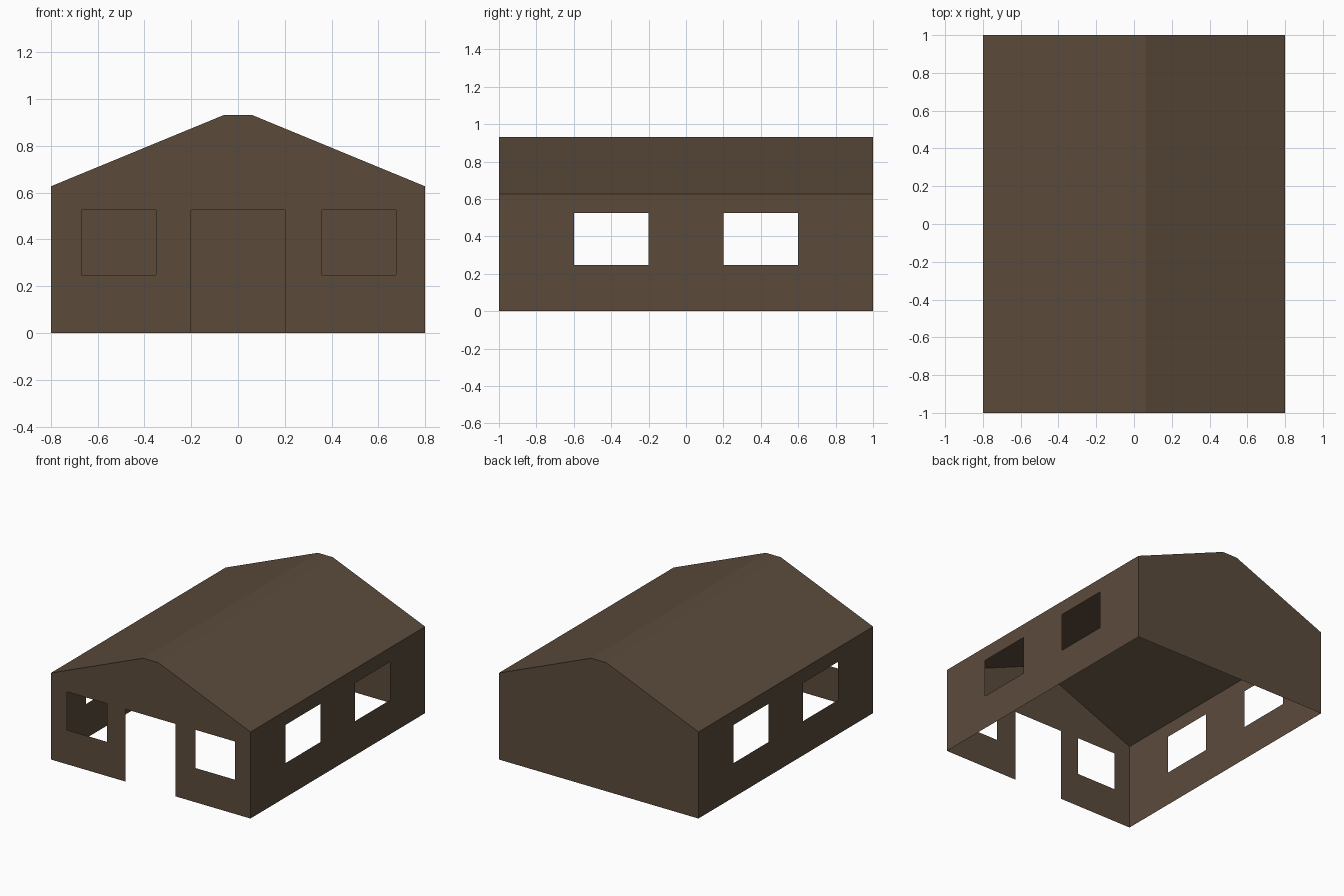
import bpy, bmesh

if "Cube" in bpy.data.objects:
    bpy.data.objects.remove(bpy.data.objects["Cube"])

W, L = 0.8, 1.0              # half width, half length
EAVE, TOP, RIDGE = 0.627, 0.932, 0.06
SILL, HEAD = 0.248, 0.525    # window bottom and top

brown = bpy.data.materials.new("dark_brown")
brown.diffuse_color = (0.105, 0.070, 0.044, 1)
brown.use_nodes = True
brown.node_tree.nodes["Principled BSDF"].inputs["Base Color"].default_value = brown.diffuse_color


def make(name, polys):
    """Join polygons into one shell object with welded corners."""
    bm = bmesh.new()
    for p in polys:
        bm.faces.new([bm.verts.new(c) for c in p])
    bmesh.ops.remove_doubles(bm, verts=bm.verts, dist=1e-5)
    me = bpy.data.meshes.new(name)
    bm.to_mesh(me)
    bm.free()
    me.materials.append(brown)
    ob = bpy.data.objects.new(name, me)
    bpy.context.collection.objects.link(ob)


def grid(us, vs, holes, place):
    """Sheet of cells with the (column, row) cells in holes left open."""
    return [[place(us[i], vs[j]), place(us[i + 1], vs[j]),
             place(us[i + 1], vs[j + 1]), place(us[i], vs[j + 1])]
            for i in range(len(us) - 1) for j in range(len(vs) - 1)
            if (i, j) not in holes]


gable = [(W, EAVE), (RIDGE, TOP), (-RIDGE, TOP), (-W, EAVE)]

# Front wall: two windows, a doorway and the gable above
us = [-W, -0.67, -0.35, -0.2, 0.2, 0.36, 0.675, W]
front = grid(us, [0, SILL, HEAD], {(1, 1), (3, 0), (3, 1), (5, 1)},
             lambda u, v: (u, -L, v))
front.append([(u, -L, HEAD) for u in us] + [(x, -L, z) for x, z in gable])
make("front_wall", front)

# Back wall: plain
make("back_wall", [[(-x, L, z) for x, z in [(-W, 0), (W, 0)] + gable]])

# Side walls: two windows each
for name, s in (("right_wall", 1), ("left_wall", -1)):
    make(name, grid([-L, -0.6, -0.2, 0.2, 0.6, L], [0, SILL, HEAD, EAVE],
                    {(1, 1), (3, 1)}, lambda u, v: (s * W, s * u, v)))

# Roof: two slopes and a flat ridge strip
make("roof", [[(a[0], -L, a[1]), (a[0], L, a[1]), (b[0], L, b[1]), (b[0], -L, b[1])]
              for a, b in zip(gable, gable[1:])])
